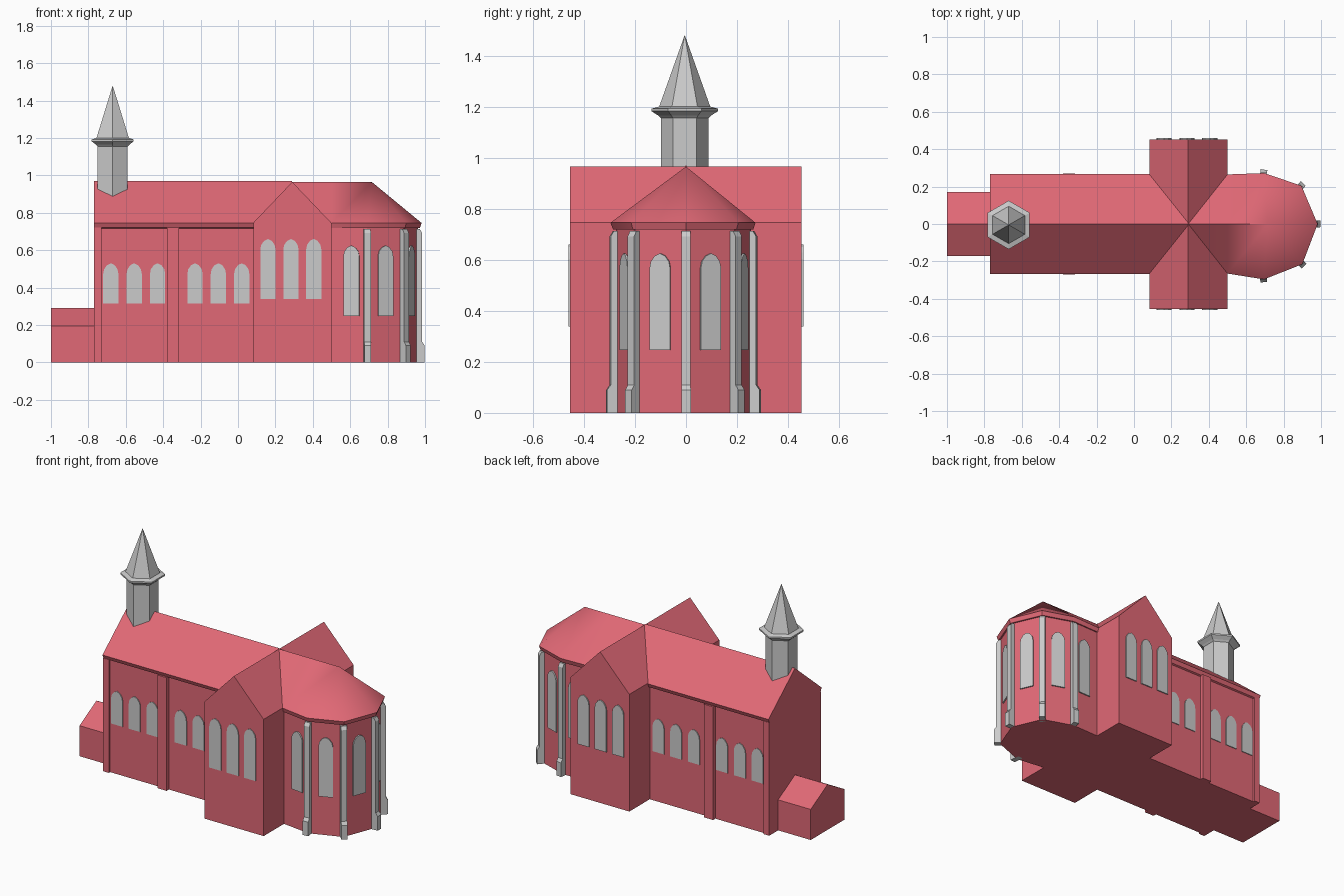
import bpy, bmesh, math
from mathutils import Vector

if "Cube" in bpy.data.objects:
    bpy.data.objects.remove(bpy.data.objects["Cube"])

red = bpy.data.materials.new("red")
red.diffuse_color = (0.75, 0.14, 0.18, 1)
red.use_nodes = True
red.node_tree.nodes["Principled BSDF"].inputs["Base Color"].default_value = red.diffuse_color


def loft(name, rings, mat=None, smooth=False):
    """Closed solid through rings of equal point count."""
    bm = bmesh.new()
    vs = [[bm.verts.new(p) for p in r] for r in rings]
    n = len(rings[0])
    for a, b in zip(vs, vs[1:]):
        for i in range(n):
            j = (i + 1) % n
            bm.faces.new((a[i], a[j], b[j], b[i]))
    bm.faces.new(vs[0][::-1])
    bm.faces.new(vs[-1])
    bmesh.ops.remove_doubles(bm, verts=bm.verts, dist=1e-5)
    bmesh.ops.recalc_face_normals(bm, faces=bm.faces)
    me = bpy.data.meshes.new(name)
    bm.to_mesh(me)
    bm.free()
    ob = bpy.data.objects.new(name, me)
    bpy.context.collection.objects.link(ob)
    if mat:
        me.materials.append(mat)
    if smooth:
        bpy.context.view_layer.objects.active = ob
        ob.select_set(True)
        bpy.ops.object.shade_smooth_by_angle(angle=math.radians(35))
        ob.select_set(False)
    return ob


def along_x(name, prof, x0, x1):
    return loft(name, [[(x, y, z) for y, z in prof] for x in (x0, x1)], red)


def box(name, x0, x1, y0, y1, z1):
    c = [(x0, y0), (x1, y0), (x1, y1), (x0, y1)]
    return loft(name, [[(x, y, z) for x, y in c] for z in (0, z1)], red)


def window(name, x, y, out, z0, z1, w, proud):
    """Pointed-arch panel standing slightly proud of a wall."""
    out = Vector((*out, 0)).normalized()
    side = Vector((-out.y, out.x, 0))
    h = w / 2
    half = [(h, z0), (h, z1 - .058), (h * .88, z1 - .032), (h * .5, z1 - .01)]
    prof = half + [(0, z1)] + [(-s, z) for s, z in reversed(half)]
    loft(name, [[Vector((x, y, z)) + side * s + out * d for s, z in prof]
                for d in (-.02, proud)])


def mirrored(half, apex):
    return half + [apex] + [(-y, z) for y, z in reversed(half)]


# Nave with eaves and gable roof, plus low entrance porch
along_x("nave", mirrored([(.247, 0), (.247, .715), (.257, .72), (.268, .745)], (0, .97)), -.77, .29)
along_x("porch", mirrored([(.17, 0), (.17, .195)], (0, .29)), -1, -.76)

# Transept with gables on both ends
gable = [(.083, 0), (.5, 0), (.5, .745), (.29, .965), (.083, .748)]
loft("transept", [[(x, y, z) for x, z in gable] for y in (-.455, .453)], red)

# Apse walls, overhanging eaves and faceted half-cone roof
wall = [(.29, -.25), (.5, -.25), (.69, -.275), (.885, -.2), (.962, 0),
        (.88, .19), (.69, .255), (.5, .25), (.29, .25)]
eave = [(.29, -.265), (.5, -.265), (.695, -.296), (.9, -.215), (.982, 0),
        (.895, .205), (.695, .272), (.5, .265), (.29, .265)]
ridge = [.29, .5] + [.715] * 5 + [.5, .29]
loft("apse_wall", [[(x, y, z) for x, y in wall] for z in (0, .72)], red)
# bottom ring is slightly outside the wall, top ring collapses to the ridge
bm_rings = [[(x * .5 + u * .5, y * .5 + v * .5, .718) for (x, y), (u, v) in zip(wall, eave)],
            [(x, y, .745) for x, y in eave]]
bm = bmesh.new()
rows = [[bm.verts.new(p) for p in r] for r in bm_rings]
rows.append([bm.verts.new((x, 0, .965)) for x in ridge])
for a, b in zip(rows, rows[1:]):
    for i in range(len(wall) - 1):
        bm.faces.new((a[i], a[i + 1], b[i + 1], b[i]))
bm.faces.new(rows[0][::-1])
bmesh.ops.remove_doubles(bm, verts=bm.verts, dist=1e-5)
bmesh.ops.recalc_face_normals(bm, faces=bm.faces)
me = bpy.data.meshes.new("apse_roof")
bm.to_mesh(me)
bm.free()
me.materials.append(red)
roof = bpy.data.objects.new("apse_roof", me)
bpy.context.collection.objects.link(roof)
bpy.context.view_layer.objects.active = roof
roof.select_set(True)
bpy.ops.object.shade_smooth_by_angle(angle=math.radians(35))
roof.select_set(False)


def edge_normal(i):
    (x0, y0), (x1, y1) = wall[i], wall[i + 1]
    return Vector((y1 - y0, x0 - x1)).normalized()


# Apse windows on every facet
for i in range(1, 7):
    (x0, y0), (x1, y1) = wall[i], wall[i + 1]
    t = .56 if i == 1 else .44 if i == 6 else .5
    window(f"apse_window_{i}", x0 + (x1 - x0) * t, y0 + (y1 - y0) * t,
           edge_normal(i), .247, .625, .086, .008)

# Stepped buttresses on the apse corners
step = [(-.03, 0), (.036, 0), (.036, .09), (.022, .11), (.022, .692), (.01, .712), (-.03, .712)]
for i in range(2, 7):
    d = (edge_normal(i - 1) + edge_normal(i)).normalized().to_3d()
    side = Vector((-d.y, d.x, 0))
    base = Vector((*wall[i], 0))
    loft(f"buttress_{i - 1}", [[base + d * r + side * s + Vector((0, 0, z)) for r, z in step]
                               for s in (-.018, .018)])

# Nave pilasters, nave windows and transept windows on both sides
for sy, tag in ((-1, "front"), (1, "back")):
    for k, (x0, x1) in enumerate(((-.77, -.73), (-.38, -.315))):
        box(f"pilaster_{tag}_{k}", x0, x1, sy * .22, sy * (.26 + .01 * k), .722)
    for k, x in enumerate((-.68, -.555, -.43, -.23, -.105, .02)):
        window(f"nave_window_{tag}_{k}", x, sy * .247, (0, sy), .315, .53, .082, .005)
    for k, x in enumerate((.16, .283, .405)):
        window(f"transept_window_{tag}_{k}", x, sy * .455, (0, sy), .338, .66, .082, .005)

# Hexagonal bell tower with flared cornice and spire
levels = [(.093, .85), (.093, 1.155), (.104, 1.165), (.13, 1.182), (.13, 1.192), (.1, 1.2), (0, 1.478)]
loft("bell_tower", [[(-.67 + r * math.cos(math.radians(30 + 60 * k)),
                      -.005 + r * math.sin(math.radians(30 + 60 * k)), z) for k in range(6)]
                    for r, z in levels[:-1]] + [[(-.67 + 1e-3 * math.cos(math.radians(30 + 60 * k)),
                      -.005 + 1e-3 * math.sin(math.radians(30 + 60 * k)), levels[-1][1]) for k in range(6)]])
